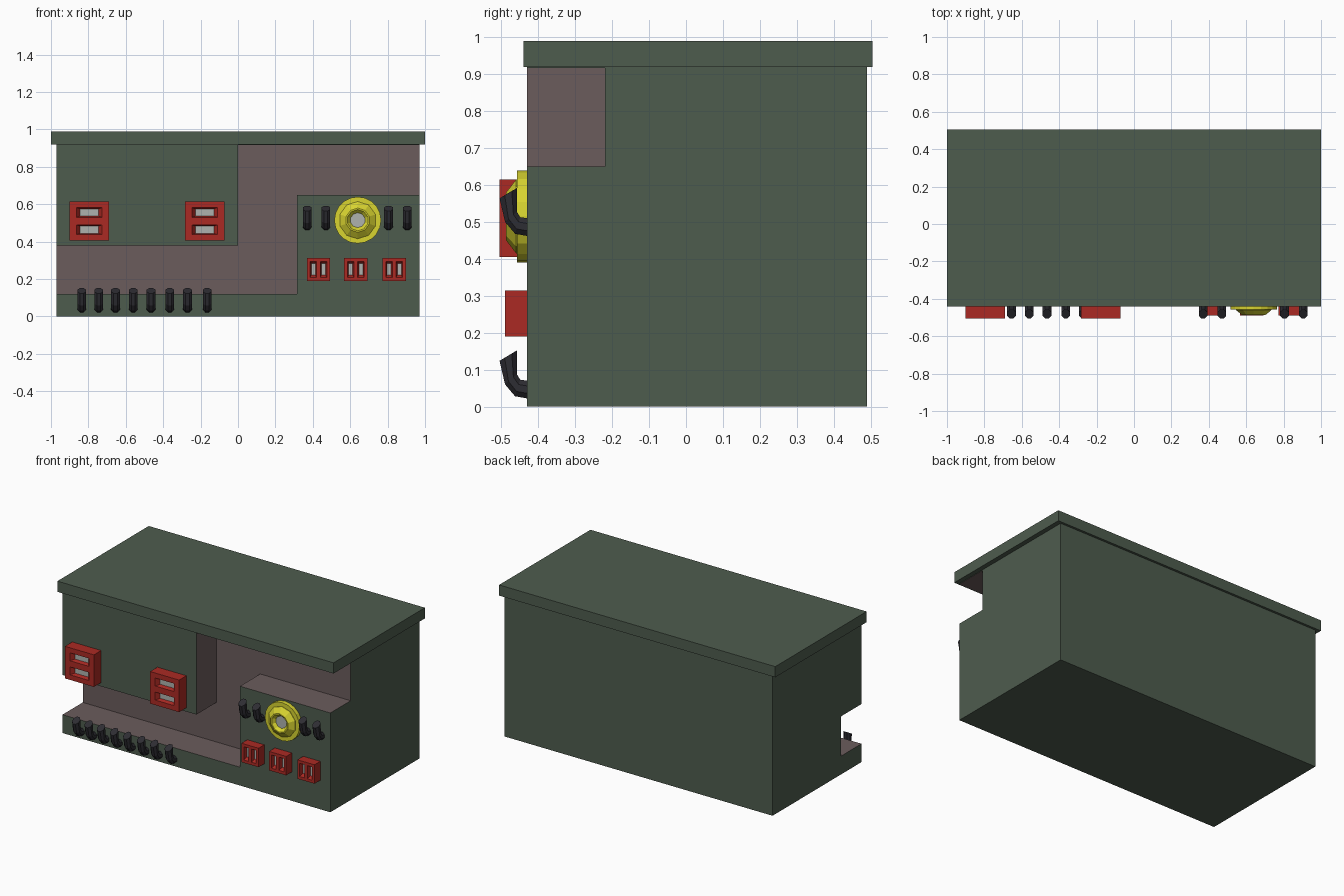
import bpy, bmesh, math

if "Cube" in bpy.data.objects:
    bpy.data.objects.remove(bpy.data.objects["Cube"])

def mat(name, rgb):
    m = bpy.data.materials.new(name)
    m.diffuse_color = (*rgb, 1)
    m.use_nodes = True
    m.node_tree.nodes["Principled BSDF"].inputs["Base Color"].default_value = m.diffuse_color
    return m

GREEN = mat("dull green", (0.076, 0.107, 0.076))
PINK = mat("brown pink", (0.147, 0.107, 0.107))
RED = mat("red", (0.41, 0.023, 0.017))
YELLOW = mat("yellow", (0.69, 0.66, 0.03))
BLACK = mat("black", (0.027, 0.026, 0.033))
GREY = mat("light grey", (0.43, 0.45, 0.43))

def finish(name, bm, mats):
    bmesh.ops.recalc_face_normals(bm, faces=bm.faces)
    me = bpy.data.meshes.new(name)
    bm.to_mesh(me)
    bm.free()
    for m in mats:
        me.materials.append(m)
    ob = bpy.data.objects.new(name, me)
    bpy.context.collection.objects.link(ob)
    return ob

def prism(name, outline, y0, y1, mats):
    """Extrude an x/z outline from y0 to y1."""
    bm = bmesh.new()
    f = bm.faces.new([bm.verts.new((x, y0, z)) for x, z in outline])
    ext = bmesh.ops.extrude_face_region(bm, geom=[f])
    for v in ext["geom"]:
        if isinstance(v, bmesh.types.BMVert):
            v.co.y = y1
    return finish(name, bm, mats)

def rect(x0, x1, z0, z1):
    return [(x0, z0), (x1, z0), (x1, z1), (x0, z1)]

# Body with the stepped recess cut across its front
body = prism("body", rect(-0.97, 0.97, 0, 0.93), -0.43, 0.49, [GREEN, PINK])
cutter = prism("recess_cutter", [(-1.1, 0.12), (0.315, 0.12), (0.315, 0.65), (1.1, 0.65),
               (1.1, 0.917), (0, 0.917), (0, 0.38), (-1.1, 0.38)], -0.6, -0.22, [GREEN])
cutter.hide_render = True
mod = body.modifiers.new("recess", 'BOOLEAN')
mod.operation, mod.solver, mod.object = 'DIFFERENCE', 'EXACT', cutter
bpy.context.view_layer.objects.active = body
bpy.ops.object.modifier_apply(modifier=mod.name)
bpy.data.objects.remove(cutter)
for p in body.data.polygons:      # recess faces lie inside the front zone
    c = p.center
    inside = -0.425 < c.y < -0.2 and abs(c.x) < 0.96 and 0.05 < c.z < 0.925
    p.material_index = 1 if inside else 0

# Lid
prism("lid", rect(-1, 1, 0.92, 0.99), -0.44, 0.505, [GREEN])

def socket(name, cx, cz, w, h, front, holes, lip):
    """Red block whose front has tapered windows with grey floors."""
    bm = bmesh.new()
    xs = sorted({-w / 2, w / 2, *[v for o in holes for v in o[:2]]})
    zs = sorted({-h / 2, h / 2, *[v for o in holes for v in o[2:]]})
    grid = {(x, z): bm.verts.new((cx + x, front, cz + z)) for x in xs for z in zs}
    windows = []
    for x0, x1 in zip(xs, xs[1:]):
        for z0, z1 in zip(zs, zs[1:]):
            f = bm.faces.new([grid[p] for p in rect(x0, x1, z0, z1)])
            if (x0, x1, z0, z1) in holes:
                windows.append(f)
    rim = [e for e in bm.edges if e.is_boundary]
    ext = bmesh.ops.extrude_edge_only(bm, edges=rim)
    for v in ext["geom"]:
        if isinstance(v, bmesh.types.BMVert):
            v.co.y = -0.43
    for f in windows:
        c = f.calc_center_median()
        bmesh.ops.inset_individual(bm, faces=[f], thickness=0.001)
        hw = max(abs(v.co.x - c.x) for v in f.verts)
        hh = max(abs(v.co.z - c.z) for v in f.verts)
        for v in f.verts:
            v.co.x = c.x + (v.co.x - c.x) * (1 - lip[0] / hw)
            v.co.z = c.z + (v.co.z - c.z) * (1 - lip[1] / hh)
            v.co.y = front + 0.025
        f.material_index = 1
    return finish(name, bm, [RED, GREY])

# Large sockets on the left panel, small ones on the right panel
for i, x in enumerate((-0.795, -0.178)):
    socket(f"large_socket_{i + 1}", x, 0.51, 0.21, 0.21, -0.505,
           [(-0.068, 0.068, 0.02, 0.072), (-0.068, 0.068, -0.072, -0.02)], (0.018, 0.006))
for i, x in enumerate((0.43, 0.63, 0.835)):
    socket(f"small_socket_{i + 1}", x, 0.252, 0.124, 0.124, -0.49,
           [(-0.045, -0.01, -0.043, 0.043), (0.01, 0.045, -0.043, 0.043)], (0.006, 0.012))

def turned(name, cx, cz, profile, sides, mats):
    """Rings of (radius, y) about a y axis; the last ring is capped with the last material."""
    bm = bmesh.new()
    rings = [[bm.verts.new((cx + r * math.sin(2 * math.pi * k / sides), y,
                            cz + r * math.cos(2 * math.pi * k / sides)))
              for k in range(sides)] for r, y in profile]
    for a, b in zip(rings, rings[1:]):
        for k in range(sides):
            n = (k + 1) % sides
            bm.faces.new((a[k], a[n], b[n], b[k]))
    bm.faces.new(rings[-1]).material_index = len(mats) - 1
    return finish(name, bm, mats)

# Yellow dial: round base plate and faceted knob with a grey centre
turned("dial_base", 0.64, 0.515, [(0.125, -0.43), (0.125, -0.457)], 20, [YELLOW])
turned("dial_knob", 0.64, 0.515, [(0.1, -0.455), (0.1, -0.46), (0.065, -0.487), (0.057, -0.487),
       (0.04, -0.467)], 10, [YELLOW, GREY])

# Hooks: tube rings given by inner and outer (y, z) points
HOOK = [((-0.43, 0.07), (-0.43, 0.022)), ((-0.449, 0.073), (-0.463, 0.028)),
        ((-0.458, 0.088), (-0.49, 0.06)), ((-0.458, 0.152), (-0.505, 0.124))]

def hook(name, x, dz):
    bm = bmesh.new()
    rings = []
    for (yi, zi), (yo, zo) in HOOK:
        ring = []
        for k in range(8):
            a = 2 * math.pi * (k + 0.5) / 8
            t = 0.5 + 0.54 * math.cos(a)
            ring.append(bm.verts.new((x + 0.025 * math.sin(a), yi + (yo - yi) * t,
                                      zi + (zo - zi) * t + dz)))
        rings.append(ring)
    for a, b in zip(rings, rings[1:]):
        for k in range(8):
            n = (k + 1) % 8
            bm.faces.new((a[k], a[n], b[n], b[k]))
    bm.faces.new(rings[0])
    bm.faces.new(rings[-1])
    return finish(name, bm, [BLACK])

for i, x in enumerate((-0.835, -0.745, -0.655, -0.56, -0.465, -0.365, -0.27, -0.165)):
    hook(f"lower_hook_{i + 1}", x, 0)
for i, x in enumerate((0.37, 0.47, 0.805, 0.905)):
    hook(f"upper_hook_{i + 1}", x, 0.44)
